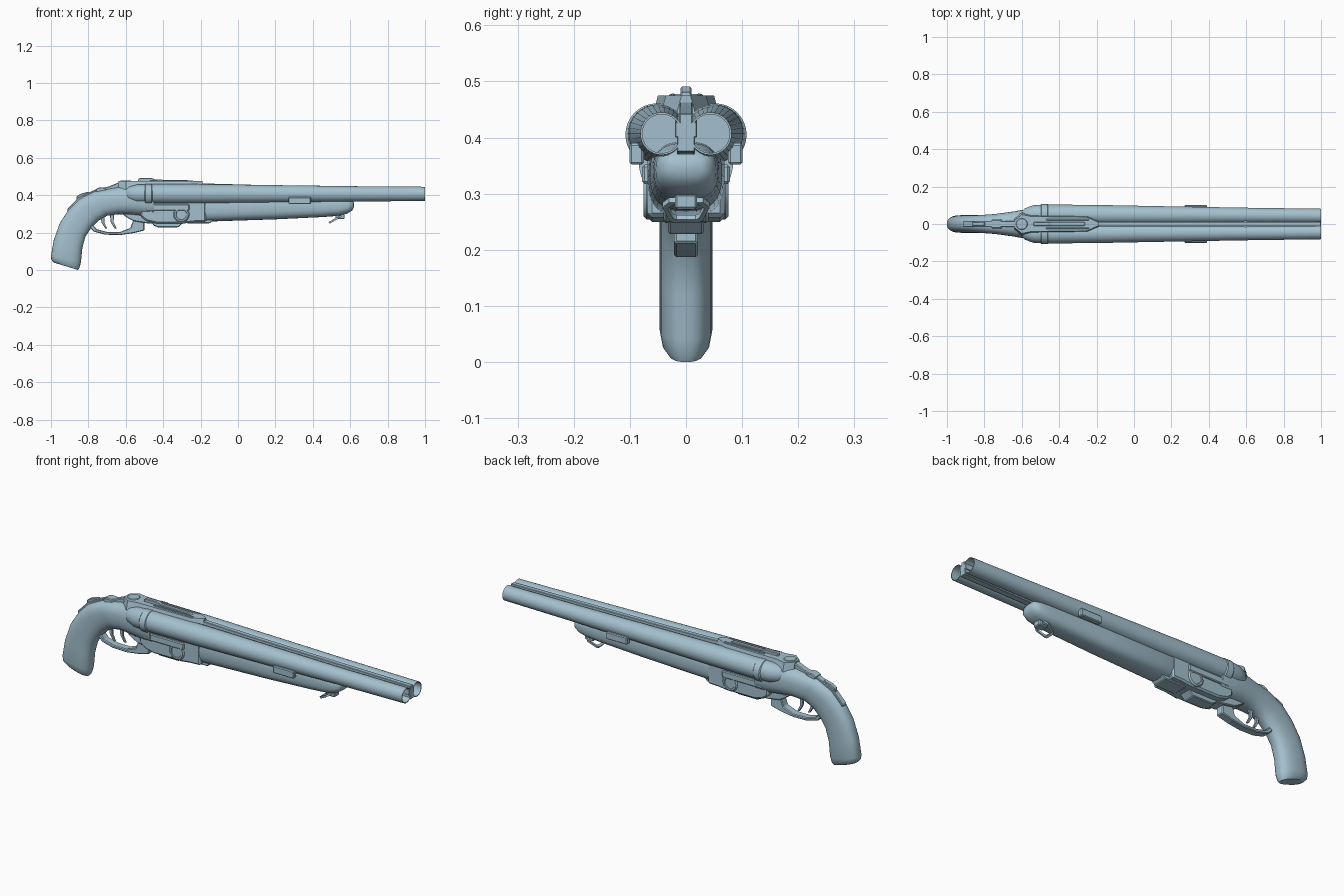
import bpy, bmesh, math
from mathutils import Vector

if "Cube" in bpy.data.objects:
    bpy.data.objects.remove(bpy.data.objects["Cube"])

steel = bpy.data.materials.new("pale_blue_grey")
steel.diffuse_color = (0.37, 0.53, 0.62, 1)
steel.use_nodes = True
steel.node_tree.nodes["Principled BSDF"].inputs["Base Color"].default_value = steel.diffuse_color


def finish(name, bm, bevel=0.0, angle=35):
    bmesh.ops.recalc_face_normals(bm, faces=bm.faces)
    me = bpy.data.meshes.new(name)
    bm.to_mesh(me)
    bm.free()
    ob = bpy.data.objects.new(name, me)
    bpy.context.collection.objects.link(ob)
    me.materials.append(steel)
    if bevel:
        mod = ob.modifiers.new("bevel", 'BEVEL')
        mod.width, mod.segments, mod.limit_method = bevel, 1, 'ANGLE'
    else:
        bpy.ops.object.select_all(action='DESELECT')
        ob.select_set(True)
        bpy.context.view_layer.objects.active = ob
        bpy.ops.object.shade_smooth_by_angle(angle=math.radians(angle))
    return ob


def ring(center, u, v, n=32, power=2.0):
    """Superellipse ring spanned by the half axes u and v."""
    pts = []
    for i in range(n):
        a = 2 * math.pi * i / n
        c, s = math.cos(a), math.sin(a)
        f = lambda t: math.copysign(abs(t) ** (2 / power), t)
        pts.append(Vector(center) + Vector(u) * f(c) + Vector(v) * f(s))
    return pts


def loft(name, rings, closed=False, angle=35):
    bm = bmesh.new()
    loops = [[bm.verts.new(p) for p in r] for r in rings]
    pairs = list(zip(loops, loops[1:])) + ([(loops[-1], loops[0])] if closed else [])
    for a, b in pairs:
        for i in range(len(a)):
            j = (i + 1) % len(a)
            bm.faces.new((a[i], a[j], b[j], b[i]))
    if not closed:
        bm.faces.new(loops[0])
        bm.faces.new(loops[-1])
    return finish(name, bm, angle=angle)


def prism(name, xz, y0, y1, bevel=0.004):
    """Side outline extruded across the width."""
    bm = bmesh.new()
    f = bm.faces.new([bm.verts.new((x, y0, z)) for x, z in xz])
    ext = bmesh.ops.extrude_face_region(bm, geom=[f])
    verts = [g for g in ext["geom"] if isinstance(g, bmesh.types.BMVert)]
    bmesh.ops.translate(bm, verts=verts, vec=(0, y1 - y0, 0))
    return finish(name, bm, bevel)


def block(name, x0, x1, y0, y1, z0, z1, bevel=0.004):
    return prism(name, [(x0, z0), (x1, z0), (x1, z1), (x0, z1)], y0, y1, bevel)


def plan(name, xy, z0, z1, inset=0.0):
    """Mirrored top outline (half given), narrowed at the top by inset."""
    full = xy + [(x, -y) for x, y in reversed(xy)]
    return loft(name, [[(x, y, z0) for x, y in full],
                       [(x, y - math.copysign(inset, y), z1) for x, y in full]], angle=20)


# Curved pistol grip: front edge x, z, back edge x, z, half width
stations = [(-.855, .0, -.985, .04, .032), (-.848, .012, -.998, .055, .042),
            (-.84, .04, -1.0, .075, .047), (-.832, .12, -.985, .16, .047),
            (-.815, .18, -.953, .25, .047), (-.785, .225, -.905, .325, .047),
            (-.745, .265, -.85, .38, .049), (-.70, .29, -.77, .42, .054),
            (-.64, .298, -.66, .44, .066), (-.58, .295, -.58, .455, .078),
            (-.50, .285, -.50, .46, .085), (-.45, .285, -.45, .455, .085)]
loft("grip", [ring(((fx + bx) / 2, 0, (fz + bz) / 2),
                   ((bx - fx) / 2, 0, (bz - fz) / 2), (0, w, 0), 32, 2.5)
              for fx, fz, bx, bz, w in stations], angle=45)

# Twin hollow barrels, breech collars, hinge discs, side clips
barrel = [(-.61, .022, .035), (-.585, .038, .045), (-.54, .050, .050), (-.48, .052, .052),
          (-.2, .050, .052), (.1, .048, .048), (.6, .046, .041), (1, .0435, .038),
          (1, .0435, .0345), (.5, .0435, .0345)]
for s, side in ((1, "left"), (-1, "right")):
    loft("barrel_" + side, [ring((x, s * y, .407), (0, r, 0), (0, 0, r)) for x, r, y in
                            [(x, r, y) for x, r, y in
                             [(a, b if i < 3 else c, c if i < 3 else b)
                              for i, (a, b, c) in enumerate(barrel)]]])
    loft("breech_collar_" + side, [ring((x, s * .052, .405), (0, r, 0), (0, 0, r))
                                   for x, r in ((-.5, .05), (-.494, .056), (-.462, .056), (-.456, .05))])
    loft("hinge_disc_" + side, [ring((-.303, s * y, .297), (r, 0, 0), (0, 0, r))
                                for y, r in ((.04, .043), (.07, .043), (.076, .037), (.076, .029), (.073, .027))])
    y = sorted((s * .075, s * .101))
    block("side_clip_" + side, .27, .39, y[0], y[1], .352, .39)
    y = sorted((s * .05, s * .078))
    block("receiver_side_plate_" + side, -.49, -.26, y[0], y[1], .318, .352)

# Ribs joining the barrels above and below
prism("upper_rib", [(-.3, .40), (1, .40), (1, .443), (.1, .455), (-.3, .466)], -.012, .012, .002)
prism("rib_base", [(-.3, .40), (1, .40), (1, .428), (-.3, .445)], -.02, .02, .002)
prism("lower_rib", [(-.2, .36), (1, .374), (1, .41), (-.2, .41)], -.016, .016, .002)

# Wooden fore-end with a rounded nose
fore = [(-.2, .262, .40, .064), (-.19, .258, .40, .068), (.2, .271, .40, .064),
        (.45, .283, .395, .059), (.54, .29, .39, .057), (.585, .302, .383, .054),
        (.61, .318, .374, .046), (.62, .335, .36, .03)]
loft("fore_end", [ring((x, 0, (a + b) / 2), (0, w, 0), (0, 0, (b - a) / 2), 32, 2.7)
                  for x, a, b, w in fore], angle=50)

# Receiver body under the breech and its lower hinge housing
prism("receiver", [(-.52, .38), (-.52, .285), (-.49, .262), (-.44, .25), (-.28, .25),
                   (-.23, .256), (-.17, .258), (-.17, .38)], -.069, .069, .008)
prism("hinge_housing", [(-.46, .28), (-.455, .24), (-.43, .228), (-.32, .228),
                        (-.295, .25), (-.28, .28)], -.032, .032)
prism("front_hinge_lug", [(-.28, .28), (-.27, .248), (-.15, .25), (-.12, .275)], -.04, .04)

# Top cover, raised sight spine and locking lever
plan("top_cover", [(-.64, .03), (-.6, .062), (-.55, .052), (-.25, .048), (-.19, .02)], .43, .475, .012)
prism("sight_spine", [(-.54, .465), (-.53, .491), (-.46, .491), (-.44, .483),
                      (-.27, .481), (-.25, .465)], -.01, .01, .003)
for s, side in ((1, "left"), (-1, "right")):
    y = sorted((s * .02, s * .027))
    block("cover_rail_" + side, -.47, -.24, y[0], y[1], .465, .479, .002)
prism("top_lever", [(-.74, .415), (-.73, .437), (-.69, .447), (-.64, .468), (-.58, .474),
                    (-.56, .44)], -.017, .017)
loft("lever_pivot", [ring((-.6, 0, z), (r, 0, 0), (0, r, 0), 20)
                     for z, r in ((.43, .034), (.472, .034), (.478, .028))])
prism("lever_thumb_piece", [(-.75, .41), (-.765, .43), (-.74, .443), (-.71, .44), (-.70, .42)], -.024, .024)

# Tang strip and safety slide following the back of the grip
prism("tang_strip", [(-.91, .31), (-.913, .325), (-.853, .388), (-.77, .427), (-.66, .448),
                     (-.66, .42), (-.77, .405), (-.85, .365)], -.016, .016, .003)
prism("safety_slide", [(-.865, .372), (-.862, .395), (-.84, .408), (-.80, .419), (-.79, .405)], -.012, .012, .003)

# Trigger guard loop
outer = [(-.80, .235), (-.77, .205), (-.71, .189), (-.63, .187), (-.56, .197), (-.50, .212)]
inner = [(-.50, .275), (-.56, .268), (-.575, .225), (-.63, .204), (-.70, .204), (-.755, .218), (-.785, .25)]
prism("trigger_guard", outer + inner, -.021, .021, .004)
prism("guard_front_mount", [(-.62, .30), (-.59, .278), (-.56, .262), (-.49, .25), (-.44, .25), (-.44, .30)], -.034, .034)

# Two curved triggers
for x, y in ((-.735, -.008), (-.685, .008)):
    prism("trigger", [(x, .295), (x + .005, .255), (x + .025, .222), (x + .036, .222),
                      (x + .02, .255), (x + .022, .295)], y - .006, y + .006, .002)

# Sling loop hanging below the fore-end
u, n = Vector((.065, 0, .037)), Vector((-.5, 0, .87)).normalized() * .005
path = [(0, -.022), (.1, -.03), (.75, -.042), (1, -.03), (1, .03), (.75, .042), (.1, .03), (0, .022)]
base = Vector((.487, 0, .252))
rings = []
for t, y in path:
    p = base + u * t + Vector((0, y, 0))
    q = base + u * (.16 + t * .7) + Vector((0, y * .78, 0))
    rings.append([p - n, q - n, q + n, p + n])
loft("sling_loop", rings, closed=True)
block("sling_mount", .52, .57, -.02, .02, .272, .30)
